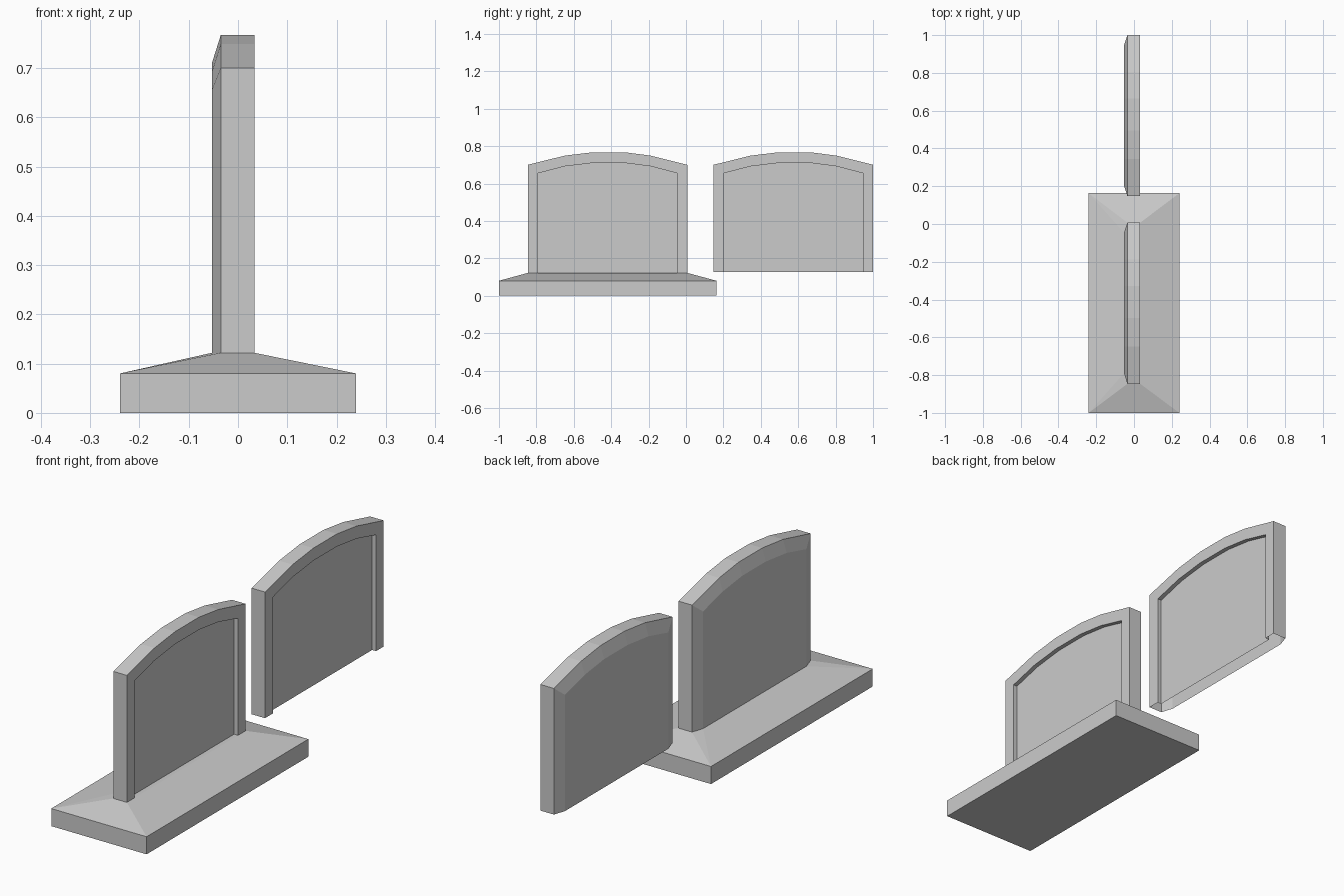
import bpy, bmesh

if "Cube" in bpy.data.objects:
    bpy.data.objects.remove(bpy.data.objects["Cube"])

Y0, Y1 = -0.846, 0.007        # sides of the standing stone
I0, I1 = -0.79, -0.047        # sides of the inset outline
TOP = 0.122                   # where stone meets base
XF, XP, XC, XB = 0.033, 0.013, -0.035, -0.053  # front, panel, chamfer, back
ARCH_Y = (-0.648, -0.498, -0.328, -0.189)


def finish(name, bm):
    bmesh.ops.recalc_face_normals(bm, faces=bm.faces[:])
    me = bpy.data.meshes.new(name)
    bm.to_mesh(me)
    bm.free()
    ob = bpy.data.objects.new(name, me)
    bpy.context.collection.objects.link(ob)
    return ob


def profile(a, b, foot, shoulder, mid, crown):
    """Arched outline, open along the bottom."""
    arch = list(zip(ARCH_Y, (mid, crown, crown, mid)))
    return [(a, foot), (a, shoulder)] + arch + [(b, shoulder), (b, foot)]


def headstone(name, dy, foot):
    outer = profile(Y0, Y1, foot, 0.70, 0.749, 0.767)
    inner = profile(I0, I1, foot, 0.655, 0.692, 0.71)
    bm = bmesh.new()
    # panel, recess lip, frame edge, chamfer start, back face
    layers = [(XP, inner), (XF, inner), (XF, outer), (XC, outer), (XB, inner)]
    rings = [[bm.verts.new((x, y + dy, z)) for y, z in pts] for x, pts in layers]
    for r, s in zip(rings, rings[1:]):
        for i in range(len(r) - 1):
            bm.faces.new((r[i], r[i + 1], s[i + 1], s[i]))
    bm.faces.new(rings[0])
    bm.faces.new(rings[-1])
    return finish(name, bm)


def plinth():
    bm = bmesh.new()
    corners = [(-0.24, -1), (0.24, -1), (0.24, 0.163), (-0.24, 0.163)]
    low = [bm.verts.new((x, y, 0)) for x, y in corners]
    mid = [bm.verts.new((x, y, 0.08)) for x, y in corners]
    # footprint of the stone, with the chamfered back corners
    foot = [bm.verts.new((x, y, TOP)) for x, y in
            [(XC, Y0), (XF, Y0), (XF, Y1), (XC, Y1), (XB, I1), (XB, I0)]]
    bm.faces.new(low)
    for i in range(4):
        j = (i + 1) % 4
        bm.faces.new((low[i], low[j], mid[j], mid[i]))
    # sloped shoulders
    for i in range(3):
        bm.faces.new((mid[i], mid[i + 1], foot[i + 1], foot[i]))
    bm.faces.new((mid[3], mid[0], foot[5], foot[4]))
    bm.faces.new((mid[3], foot[4], foot[3]))
    bm.faces.new((mid[0], foot[0], foot[5]))
    # ledge at the foot of the recess
    a, b = [bm.verts.new((XP, y, TOP)) for y in (I0, I1)]
    bm.faces.new((foot[1], foot[2], b, a))
    return finish("base", bm)


plinth()
headstone("standing_stone", 0, TOP)
headstone("loose_stone", 0.993, 0.126)
